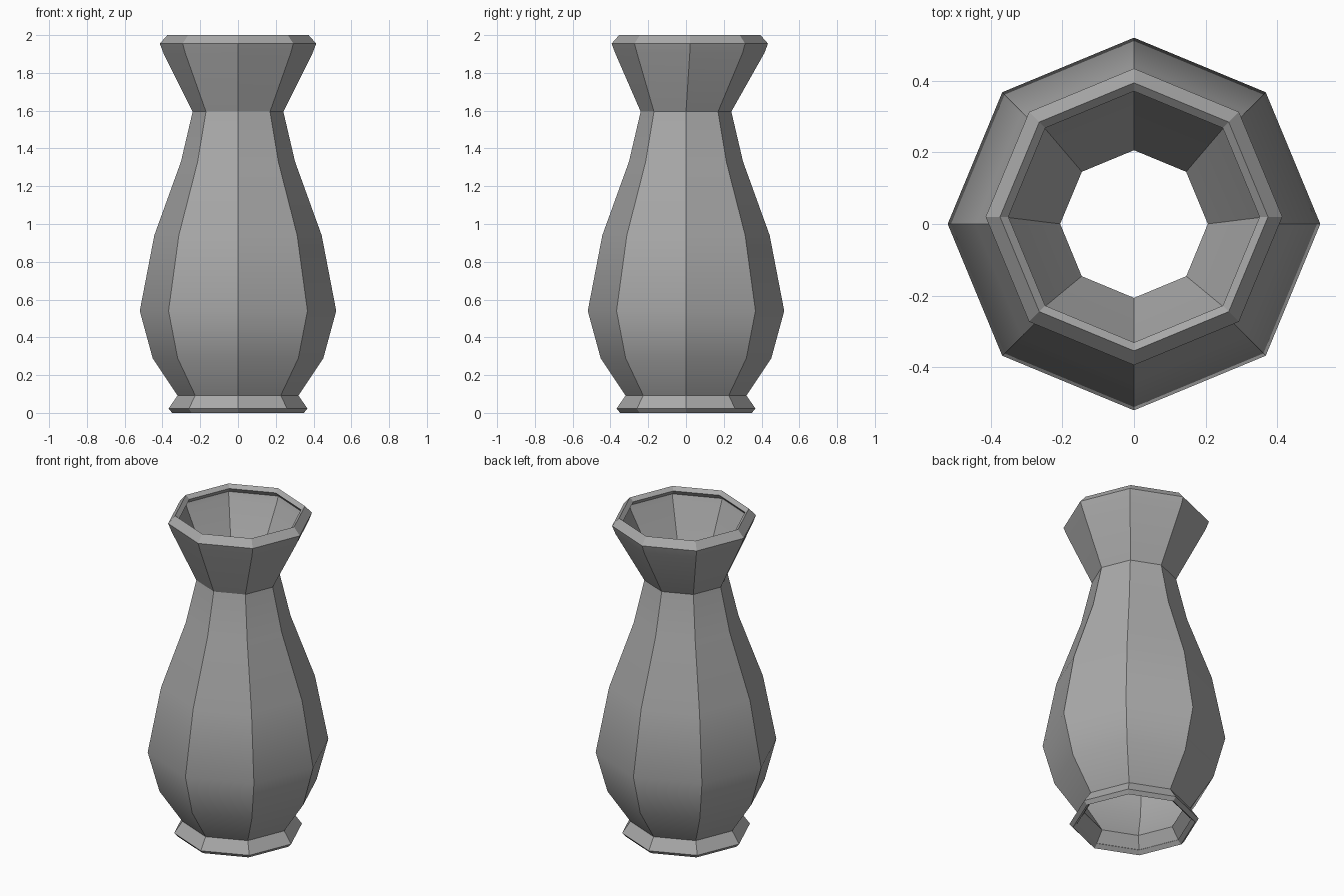
import bpy, bmesh
from math import cos, sin, radians, tau

cube = bpy.data.objects.get("Cube")
if cube:
    bpy.data.objects.remove(cube, do_unlink=True)

SIDES = 8
RIM_SHIFT = 0.02   # the mouth sits slightly towards the back

# Outer wall profile (radius, height): foot, belly, neck, flared mouth
profile = [
    (0.348, 0.0), (0.368, 0.022), (0.32, 0.092),
    (0.452, 0.29), (0.52, 0.54), (0.443, 0.94), (0.302, 1.33),
    (0.24, 1.595), (0.395, 1.905), (0.414, 1.955), (0.374, 2.0),
]

# Glaze colour
glaze = bpy.data.materials.new("grey clay")
glaze.use_nodes = True
colour = (0.4, 0.4, 0.4, 1)
glaze.diffuse_color = colour
glaze.node_tree.nodes["Principled BSDF"].inputs["Base Color"].default_value = colour

# Eight-sided wall, open at both ends
bm = bmesh.new()
rings = []
for r, z in profile:
    shift = RIM_SHIFT if z > 1.8 else 0
    rings.append([bm.verts.new((r * cos(tau * i / SIDES),
                                r * sin(tau * i / SIDES) + shift, z))
                  for i in range(SIDES)])
for low, high in zip(rings, rings[1:]):
    for i in range(SIDES):
        j = (i + 1) % SIDES
        bm.faces.new((low[i], low[j], high[j], high[i]))
mesh = bpy.data.meshes.new("vase")
bm.to_mesh(mesh)
bm.free()
mesh.materials.append(glaze)
vase = bpy.data.objects.new("vase", mesh)
bpy.context.collection.objects.link(vase)

# Wall thickness, grown inwards
wall = vase.modifiers.new("wall", 'SOLIDIFY')
wall.thickness = 0.03
wall.offset = -1
wall.use_even_offset = True

# Apply the thickness, then smooth the gentle bends and keep the corners sharp
bpy.ops.object.select_all(action='DESELECT')
vase.select_set(True)
bpy.context.view_layer.objects.active = vase
bpy.ops.object.modifier_apply(modifier=wall.name)
bpy.ops.object.shade_smooth_by_angle(angle=radians(30))
